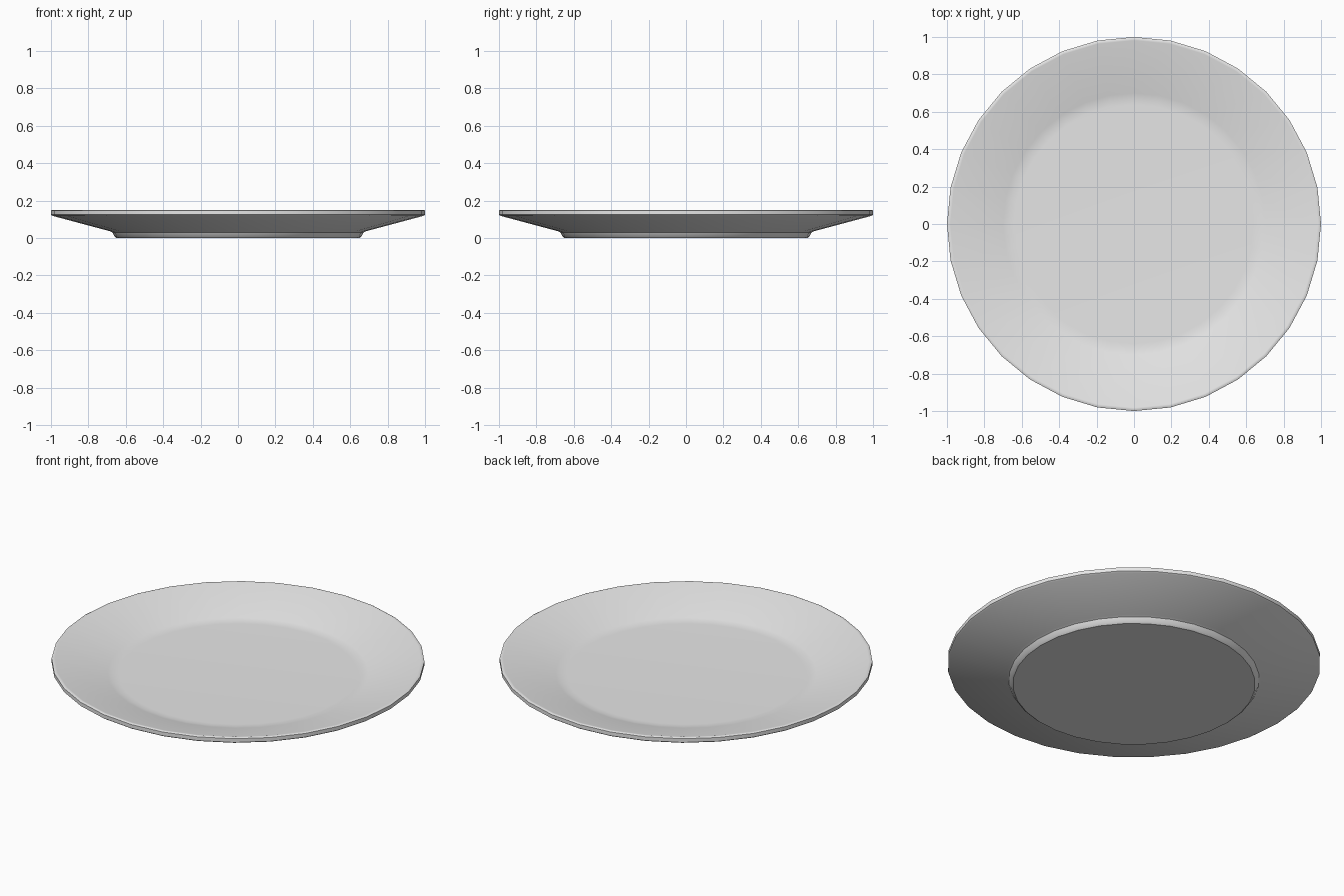
import bpy, bmesh, math

cube = bpy.data.objects.get("Cube")
if cube:
    bpy.data.objects.remove(cube, do_unlink=True)

# Glazed ceramic
ceramic = bpy.data.materials.new("light grey ceramic")
ceramic.use_nodes = True
colour = (0.8, 0.8, 0.8, 1)
ceramic.diffuse_color = colour
ceramic.node_tree.nodes["Principled BSDF"].inputs["Base Color"].default_value = colour


def lathe(name, profile, sides, material):
    """Revolve (radius, height) points round z and cap both ends."""
    bm = bmesh.new()
    rings = []
    for r, z in profile:
        rings.append([bm.verts.new((r * math.cos(math.tau * i / sides),
                                    r * math.sin(math.tau * i / sides), z))
                      for i in range(sides)])
    for a, b in zip(rings, rings[1:]):
        for i in range(sides):
            j = (i + 1) % sides
            bm.faces.new((a[i], a[j], b[j], b[i]))
    bm.faces.new(rings[0][::-1])
    bm.faces.new(rings[-1])
    bmesh.ops.recalc_face_normals(bm, faces=bm.faces)
    mesh = bpy.data.meshes.new(name)
    bm.to_mesh(mesh)
    bm.free()
    mesh.materials.append(material)
    obj = bpy.data.objects.new(name, mesh)
    bpy.context.collection.objects.link(obj)
    return obj


# Plate: foot, underside, rim, sloped lip, soft step into the well
profile = [(0.65, 0), (0.66, 0.008), (0.672, 0.03), (0.685, 0.036),
           (0.992, 0.118), (1, 0.124), (1, 0.146), (0.992, 0.15), (0.982, 0.149),
           (0.70, 0.069), (0.67, 0.063), (0.64, 0.062)]
plate = lathe("plate", profile, 32, ceramic)

bpy.ops.object.select_all(action='DESELECT')
plate.select_set(True)
bpy.context.view_layer.objects.active = plate
bpy.ops.object.shade_smooth_by_angle(angle=math.radians(35))
